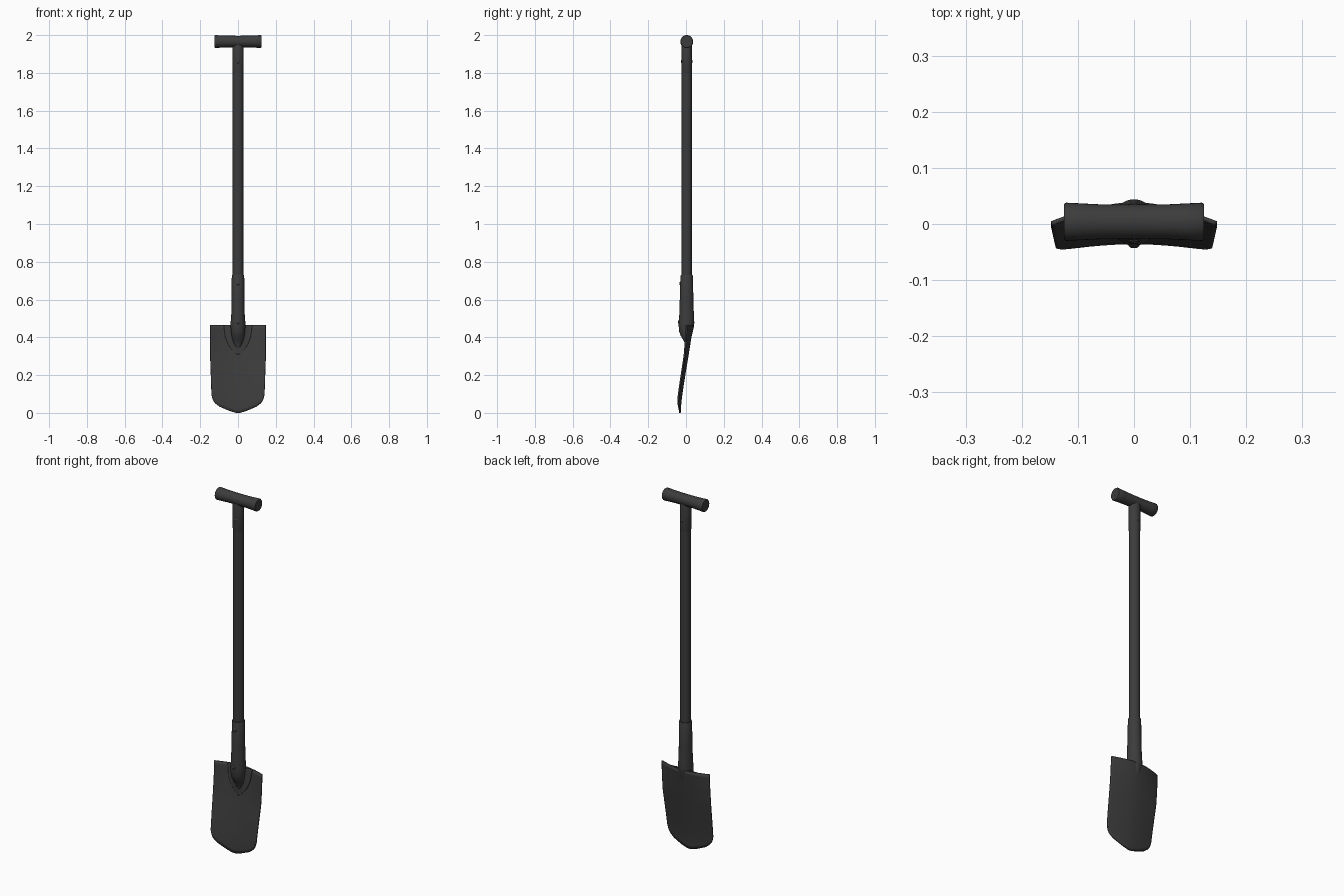
import bpy, math
from mathutils import Vector

if "Cube" in bpy.data.objects:
    bpy.data.objects.remove(bpy.data.objects["Cube"])

CY = 0.004  # y of the shaft axis
DARK = bpy.data.materials.new("dark_metal")
DARK.diffuse_color = (0.045, 0.045, 0.045, 1)
DARK.use_nodes = True
DARK.node_tree.nodes["Principled BSDF"].inputs["Base Color"].default_value = DARK.diffuse_color


def interp(pts, t):
    if t <= pts[0][0]:
        return pts[0][1]
    for (a, p), (b, q) in zip(pts, pts[1:]):
        if t <= b:
            return p + (q - p) * (t - a) / (b - a)
    return pts[-1][1]


def make(name, verts, faces, angle=40):
    me = bpy.data.meshes.new(name)
    me.from_pydata(verts, [], faces)
    me.materials.append(DARK)
    ob = bpy.data.objects.new(name, me)
    bpy.context.collection.objects.link(ob)
    bpy.ops.object.select_all(action='DESELECT')
    ob.select_set(True)
    bpy.context.view_layer.objects.active = ob
    bpy.ops.object.mode_set(mode='EDIT')
    bpy.ops.mesh.select_all(action='SELECT')
    bpy.ops.mesh.normals_make_consistent(inside=False)
    bpy.ops.object.mode_set(mode='OBJECT')
    bpy.ops.object.shade_smooth_by_angle(angle=math.radians(angle))
    return ob


def loft(name, rings, axis='Z', n=32):
    """rings: (centre, half width, half depth), stacked along the axis."""
    verts = []
    for c, a, b in rings:
        for i in range(n):
            t = 2 * math.pi * i / n
            p, q = a * math.cos(t), b * math.sin(t)
            off = {'Z': (p, q, 0), 'X': (0, p, q), 'Y': (p, 0, q)}[axis]
            verts.append(Vector(c) + Vector(off))
    faces = [(k * n + i, k * n + (i + 1) % n, (k + 1) * n + (i + 1) % n, (k + 1) * n + i)
             for k in range(len(rings) - 1) for i in range(n)]
    faces += [tuple(range(n)), tuple(range((len(rings) - 1) * n, len(rings) * n))]
    return make(name, verts, faces)


def sheet(name, func, nu, nv, thick):
    """Thickened grid; func maps u in -1..1 and v in 0..1 to a point."""
    verts = [func(2 * i / nu - 1, j / nv) for j in range(nv + 1) for i in range(nu + 1)]
    w = nu + 1
    faces = [(j * w + i, j * w + i + 1, (j + 1) * w + i + 1, (j + 1) * w + i)
             for j in range(nv) for i in range(nu)]
    ob = make(name, verts, faces)
    m = ob.modifiers.new("thickness", 'SOLIDIFY')
    m.thickness, m.offset = thick, 0
    return ob


# Blade: dished sheet, leaning back at the top
TOP = 0.465
BOTTOM = [(0, 0), (0.1, 0.001), (0.35, 0.012), (0.7, 0.033), (0.88, 0.053), (0.96, 0.072), (1, 0.095)]
WIDTH = [(0, 0.139), (0.1, 0.14), (0.3, 0.147), (TOP, 0.147)]
MID = [(0, -0.032), (0.05, -0.029), (0.1, -0.023), (0.15, -0.0155), (0.2, -0.0075),
       (0.3, 0.009), (0.38, 0.0215), (TOP, 0.035)]
DISH = [(0, 0.017), (0.3, 0.018), (0.38, 0.024), (TOP, 0.034)]


def blade_y(x, z):
    return interp(MID, z) - interp(DISH, z) * (abs(x) / 0.147) ** 1.7


def blade_point(u, v):
    b = interp(BOTTOM, abs(u))
    z = b + (TOP - b) * v
    x = u * interp(WIDTH, z)
    return (x, blade_y(x, z), z)


sheet("blade", blade_point, 40, 24, 0.008)

# Pointed reinforcing plate on the front of the blade
PLATE = [(0.308, 0.002), (0.318, 0.016), (0.335, 0.033), (0.36, 0.051), (0.40, 0.067), (TOP, 0.076)]


def plate_point(u, v):
    z = 0.308 + (TOP - 0.308) * v
    x = u * interp(PLATE, z)
    return (x, blade_y(x, z) - 0.005 - 0.022 * v * (1 - u * u) ** 2, z)


sheet("blade_plate", plate_point, 24, 20, 0.006)

# Socket: tube around the shaft that sinks into the blade (z, half width, front y, back y)
SOCKET = [(0.335, 0.004, 0.004, 0.014), (0.35, 0.014, 0.000, 0.018), (0.37, 0.023, -0.006, 0.023),
          (0.39, 0.030, -0.017, 0.027), (0.41, 0.034, -0.029, 0.031), (0.43, 0.037, -0.036, 0.036),
          (0.46, 0.039, -0.039, 0.043), (0.48, 0.039, -0.039, 0.044), (0.51, 0.036, -0.036, 0.042),
          (0.60, 0.034, -0.033, 0.039), (0.725, 0.033, -0.029, 0.037), (0.73, 0.031, -0.027, 0.035)]
loft("socket", [((0, (f + b) / 2, z), w, (b - f) / 2) for z, w, f, b in SOCKET])

# Shaft with a collar under the grip
loft("shaft", [((0, CY, z), a, b) for z, a, b in
               [(0.5, 0.028, 0.027), (1.6, 0.028, 0.027), (1.95, 0.028, 0.027)]])
loft("shaft_collar", [((0, CY, z), a, b) for z, a, b in
                      [(1.80, 0.028, 0.0272), (1.805, 0.030, 0.0278),
                       (1.94, 0.030, 0.0278), (1.95, 0.027, 0.026)]])

# Crosswise grip, waisted in the middle
GRIP = [(0, 0.0305), (0.06, 0.0310), (0.09, 0.0325), (0.121, 0.0340), (0.125, 0.0315)]
half = [((x, CY, 1.966), r, r) for x, r in GRIP]
loft("grip", [((-c[0], c[1], c[2]), a, b) for c, a, b in half[:0:-1]] + half, axis='X')

# Rivets (name, z, y of the surface, outward direction)
for name, z, y, d in [("socket_rivet_top", 0.685, -0.030, -1), ("socket_rivet_low", 0.48, -0.038, -1),
                      ("collar_rivet_front", 1.86, CY - 0.026, -1), ("collar_rivet_back", 1.86, CY + 0.026, 1)]:
    loft(name, [((0, y - 0.005 * d, z), 0.010, 0.010), ((0, y + 0.001 * d, z), 0.010, 0.010),
                ((0, y + 0.004 * d, z), 0.007, 0.007), ((0, y + 0.005 * d, z), 0.002, 0.002)],
         axis='Y', n=16)
